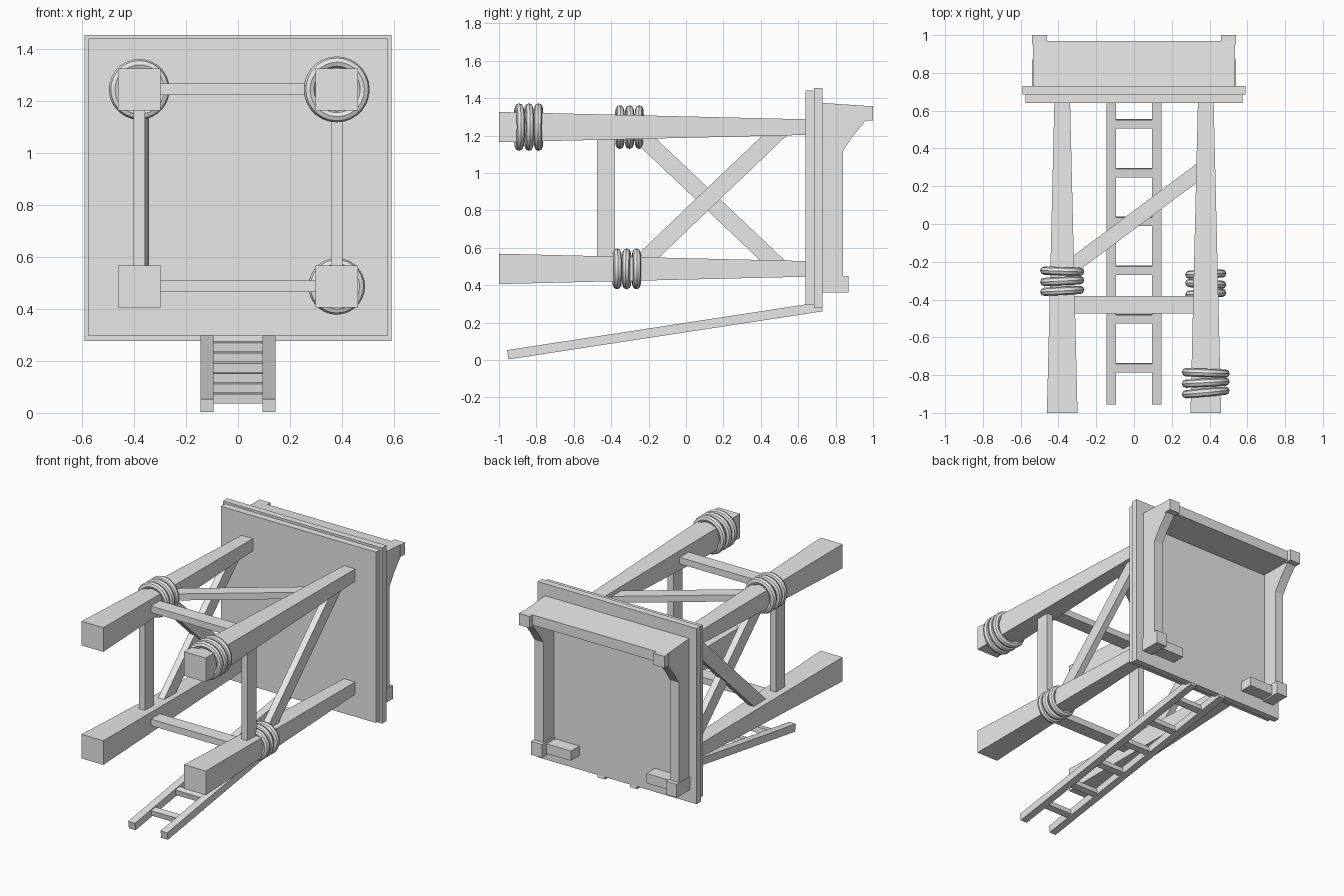
import bpy, bmesh, math
from mathutils import Vector, Matrix

cube = bpy.data.objects.get("Cube")
if cube:
    bpy.data.objects.remove(cube)

grey = bpy.data.materials.new("plain grey")
grey.use_nodes = True
grey.diffuse_color = (0.8, 0.8, 0.8, 1)
grey.node_tree.nodes["Principled BSDF"].inputs["Base Color"].default_value = (0.8, 0.8, 0.8, 1)


def finish(name, bm):
    bmesh.ops.recalc_face_normals(bm, faces=bm.faces)
    mesh = bpy.data.meshes.new(name)
    bm.to_mesh(mesh)
    bm.free()
    mesh.materials.append(grey)
    obj = bpy.data.objects.new(name, mesh)
    bpy.context.scene.collection.objects.link(obj)
    return obj


def box(name, x, y, z):
    """Box from (min, max) pairs."""
    bm = bmesh.new()
    bmesh.ops.create_cube(bm, size=1)
    for v in bm.verts:
        v.co = [a + (b - a) * (c + 0.5) for (a, b), c in zip((x, y, z), v.co)]
    return finish(name, bm)


def beam(name, start, end, width, thick, normal):
    """Straight plank; its thickness lies along the normal."""
    start, end = Vector(start), Vector(end)
    along = (end - start).normalized()
    n = Vector(normal)
    side = along.cross(n).normalized()
    bm = bmesh.new()
    bmesh.ops.create_cube(bm, size=1)
    for v in bm.verts:
        c = v.co.copy()
        v.co = (start + end) / 2 + along * c.x * (end - start).length + side * c.y * width + n * c.z * thick
    return finish(name, bm)


def profile_wall(name, points, x0, x1):
    """Side outline in y and z, extruded across x."""
    bm = bmesh.new()
    face = bm.faces.new([bm.verts.new((x0, y, z)) for y, z in points])
    ext = bmesh.ops.extrude_face_region(bm, geom=[face])
    for v in ext["geom"]:
        if isinstance(v, bmesh.types.BMVert):
            v.co.x = x1
    return finish(name, bm)


def rope(name, x, y, z, radius, tilts):
    """Three rope loops round a leg."""
    for i, tilt in enumerate(tilts):
        bpy.ops.mesh.primitive_torus_add(
            major_radius=radius - 0.022, minor_radius=0.022, major_segments=28, minor_segments=8)
        ring = bpy.context.object
        ring.name = f"{name}_{i + 1}"
        turn = Matrix.Rotation(math.radians(tilt), 4, "Z") @ Matrix.Rotation(math.pi / 2, 4, "X")
        ring.matrix_world = Matrix.Translation((x, y + (i - 1) * 0.052, z)) @ turn
        ring.data.materials.append(grey)
        bpy.ops.object.shade_smooth_by_angle(angle=math.radians(30))


LEG_X, HIGH, LOW = 0.38, 1.245, 0.487

# Tapered legs
for side, sx in (("left", 1), ("right", -1)):
    for level, z in (("upper", HIGH), ("lower", LOW)):
        bm = bmesh.new()
        bmesh.ops.create_cube(bm, size=1)
        for v in bm.verts:
            far = v.co.y > 0
            w = 0.083 if far else 0.162
            v.co = (sx * LEG_X + v.co.x * w, 0.65 if far else -1, z + v.co.z * w)
        finish(f"{level}_{side}_leg", bm)

# Square ring of cross bars
for name, z in (("upper_cross_bar", HIGH), ("lower_cross_bar", LOW)):
    box(name, (-0.36, 0.36), (-0.475, -0.38), (z - 0.022, z + 0.022))
for name, x in (("left_cross_bar", LEG_X), ("right_cross_bar", -LEG_X)):
    box(name, (x - 0.022, x + 0.022), (-0.475, -0.38), (LOW, HIGH))

# Diagonal braces
for name, x in (("left_brace", LEG_X), ("right_brace", -LEG_X)):
    beam(name, (x, -0.26, 0.5), (x, 0.52, 1.245), 0.09, 0.044, (1, 0, 0))
beam("right_counter_brace", (-0.365, -0.28, 1.235), (-0.365, 0.51, 0.487), 0.09, 0.044, (1, 0, 0))
beam("upper_brace", (-0.37, -0.255, HIGH), (0.38, 0.305, HIGH), 0.08, 0.044, (0, 0, 1))

# Rope bindings
rope("upper_left_rope", LEG_X, -0.84, HIGH, 0.127, (5, 3, -2))
rope("upper_right_rope", -LEG_X, -0.302, HIGH, 0.117, (3, 3, -2))
rope("lower_left_rope", LEG_X, -0.317, LOW, 0.109, (3, -3, 2))

# Platform floor in two layers
box("platform_base", (-0.575, 0.575), (0.64, 0.687), (0.295, 1.44))
box("platform_floor", (-0.59, 0.59), (0.685, 0.73), (0.277, 1.455))

# Parapet: tall wall, stepped side walls, posts and entrance stubs
profile_wall("tall_wall", [(0.72, 1.375), (0.97, 1.358), (0.97, 1.29), (0.72, 1.29)], -0.535, 0.535)
outline = [(0.72, 0.37), (0.72, 1.375), (0.97, 1.358), (0.96, 1.28), (0.89, 1.195), (0.84, 1.12), (0.84, 0.37)]


def span(sx, a, b):
    return tuple(sorted((sx * a, sx * b)))


for side, sx in (("left", 1), ("right", -1)):
    profile_wall(f"{side}_side_wall", outline, sx * 0.47, sx * 0.535)
    box(f"{side}_tall_post", span(sx, 0.46, 0.54), (0.95, 1.0), (1.28, 1.358))
    box(f"{side}_low_post", span(sx, 0.46, 0.54), (0.72, 0.87), (0.36, 0.45))
    box(f"{side}_entrance_stub", span(sx, 0.28, 0.47), (0.72, 0.82), (0.37, 0.435))

# Ladder
foot, top = Vector((0, -0.953, 0.028)), Vector((0, 0.727, 0.285))
up = Vector((1, 0, 0)).cross((top - foot).normalized())
for side, sx in (("left", 1), ("right", -1)):
    offset = Vector((sx * 0.12, 0, 0))
    beam(f"{side}_ladder_rail", foot + offset, top + offset, 0.05, 0.05, up)
for i in range(6):
    mid = foot.lerp(top, (0.193 + i * 0.258) / 1.68)
    reach = Vector((0.11, 0, 0))
    beam(f"ladder_rung_{i + 1}", mid - reach, mid + reach, 0.045, 0.036, up)
